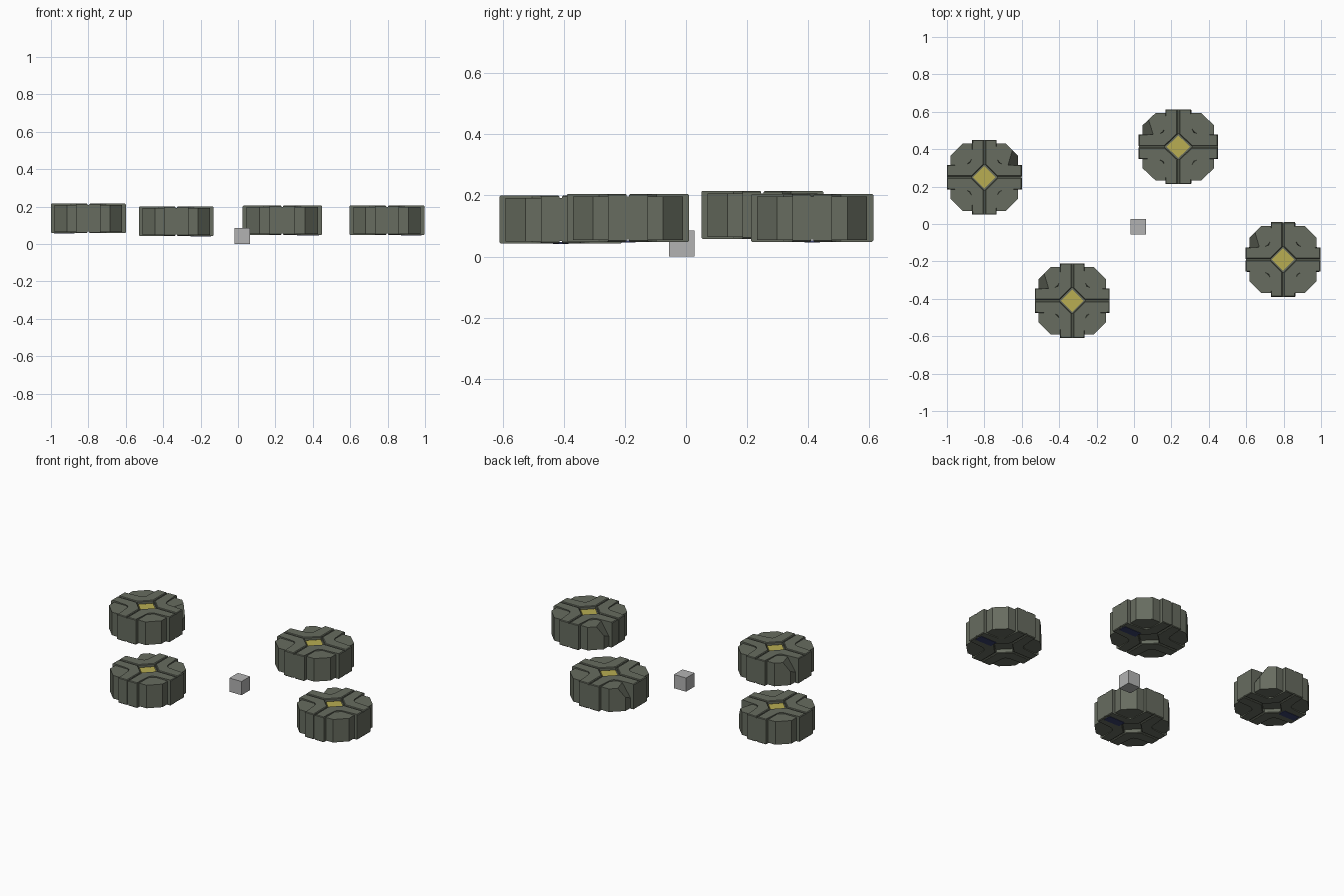
import bpy, bmesh
from mathutils import Vector

if "Cube" in bpy.data.objects:
    bpy.data.objects.remove(bpy.data.objects["Cube"])

def material(name, rgb):
    m = bpy.data.materials.new(name)
    m.diffuse_color = (*rgb, 1)
    m.use_nodes = True
    m.node_tree.nodes["Principled BSDF"].inputs["Base Color"].default_value = m.diffuse_color
    return m

GREEN = material("grey_green", (0.135, 0.15, 0.115))
YELLOW = material("yellow", (0.48, 0.42, 0.085))
NAVY = material("navy", (0.04, 0.05, 0.15))
GREY = material("light_grey", (0.45, 0.45, 0.45))
H = 0.157  # pod height

def prism(bm, plan, z0, z1, bevel=0.0):
    """Extrude a plan outline; optionally bevel its rims except along the mitre."""
    part = bmesh.new()
    lo = [part.verts.new((x, y, z0)) for x, y in plan]
    hi = [part.verts.new((x, y, z1)) for x, y in plan]
    n = len(plan)
    part.faces.new(lo[::-1])
    part.faces.new(hi)
    for i in range(n):
        j = (i + 1) % n
        part.faces.new((lo[i], lo[j], hi[j], hi[i]))
    if bevel:
        rims = [e for e in part.edges
                if abs(e.verts[0].co.z - e.verts[1].co.z) < 1e-5
                and not all(abs(v.co.x - v.co.y) < 1e-5 for v in e.verts)]
        bmesh.ops.bevel(part, geom=rims, offset=bevel, segments=1, affect='EDGES')
    return merge(bm, part)

def merge(bm, part):
    """Append a part to bm and return its new vertices."""
    tmp = bpy.data.meshes.new("tmp")
    part.to_mesh(tmp)
    part.free()
    before = len(bm.verts)
    bm.from_mesh(tmp)
    bpy.data.meshes.remove(tmp)
    bm.verts.ensure_lookup_table()
    return bm.verts[before:]

def finish(bm, name, mat, place=(0, 0, 0), scale=(1, 1, 1)):
    for v in bm.verts:
        v.co = Vector(a * s + p for a, s, p in zip(v.co, scale, place))
    bmesh.ops.recalc_face_normals(bm, faces=bm.faces[:])
    me = bpy.data.meshes.new(name)
    bm.to_mesh(me)
    bm.free()
    me.materials.append(mat)
    ob = bpy.data.objects.new(name, me)
    bpy.context.collection.objects.link(ob)

def turn(verts, k, flip=1):
    """Mirror across x axis if asked, then turn k quarter turns."""
    for v in verts:
        x, y = v.co.x, v.co.y * flip
        for _ in range(k):
            x, y = -y, x
        v.co.x, v.co.y = x, y

HALF_ARM = [(0.068, 0.004), (0.2, 0.004), (0.2, 0.065), (0.094, 0.065),
            (0.08, 0.08), (0.036, 0.036)]
QUADRANT = [(0.06, 0.06), (0.18, 0.06), (0.18, 0.115), (0.115, 0.18), (0.06, 0.18)]
DIAMOND = [(0.06, 0), (0, 0.06), (-0.06, 0), (0, -0.06)]

def pod(label, place, scale):
    bm = bmesh.new()
    # inner hub, forming the floors of the diamond recesses
    prism(bm, [(0.09, 0), (0, 0.09), (-0.09, 0), (0, -0.09)], 0.025, H - 0.022)
    for k in range(4):
        # raised arm halves with a groove strip between them
        for flip in (1, -1):
            turn(prism(bm, HALF_ARM, 0, H, 0.004), k, flip)
        turn(prism(bm, [(0.068, -0.005), (0.199, -0.005), (0.199, 0.005), (0.068, 0.005)],
                   0.008, H - 0.008), k)
        # lower corner blocks, one of them with a sloped cut
        part = bmesh.new()
        prism(part, QUADRANT, 0.006, H - 0.008)
        turn(part.verts, k)
        if k == 1:
            top = H - 0.008
            a, b = Vector((-0.15, 0.145, top)), Vector((-0.125, 0.06, top))
            c = Vector((-0.18, 0.09, top - 0.07))
            no = (b - a).cross(c - a)
            if no.z < 0:
                no.negate()
            cut = bmesh.ops.bisect_plane(part, geom=part.verts[:] + part.edges[:] + part.faces[:],
                                         plane_co=a, plane_no=no, clear_outer=True)
            edges = [e for e in cut["geom_cut"] if isinstance(e, bmesh.types.BMEdge)]
            bmesh.ops.holes_fill(part, edges=edges, sides=0)
            bmesh.ops.contextual_create(part, geom=[e for e in edges if e.is_boundary])
        merge(bm, part)
    finish(bm, "pod_body_" + label, GREEN, place, scale)
    # yellow diamond light on top
    bm = bmesh.new()
    prism(bm, DIAMOND, H - 0.022, H - 0.014)
    finish(bm, "diamond_light_" + label, YELLOW, place, scale)
    # dark blue slot plate underneath
    bm = bmesh.new()
    prism(bm, [(0.075, -0.025), (0.185, -0.025), (0.185, 0.025), (0.075, 0.025)], -0.002, 0.004)
    finish(bm, "under_slot_" + label, NAVY, place, scale)

for label, place, scale in [
        ("left", (-0.80, 0.25, 0.058), (-1, 1, 1)),
        ("back", (0.237, 0.413, 0.048), (1.06, 1, 1)),
        ("right", (0.797, -0.19, 0.048), (1, 1, 1)),
        ("front", (-0.33, -0.41, 0.043), (1, 1, 1))]:
    pod(label, place, scale)

# small centre cube
bm = bmesh.new()
prism(bm, [(-0.02, -0.055), (0.063, -0.055), (0.063, 0.028), (-0.02, 0.028)], 0, 0.085)
finish(bm, "centre_cube", GREY)
